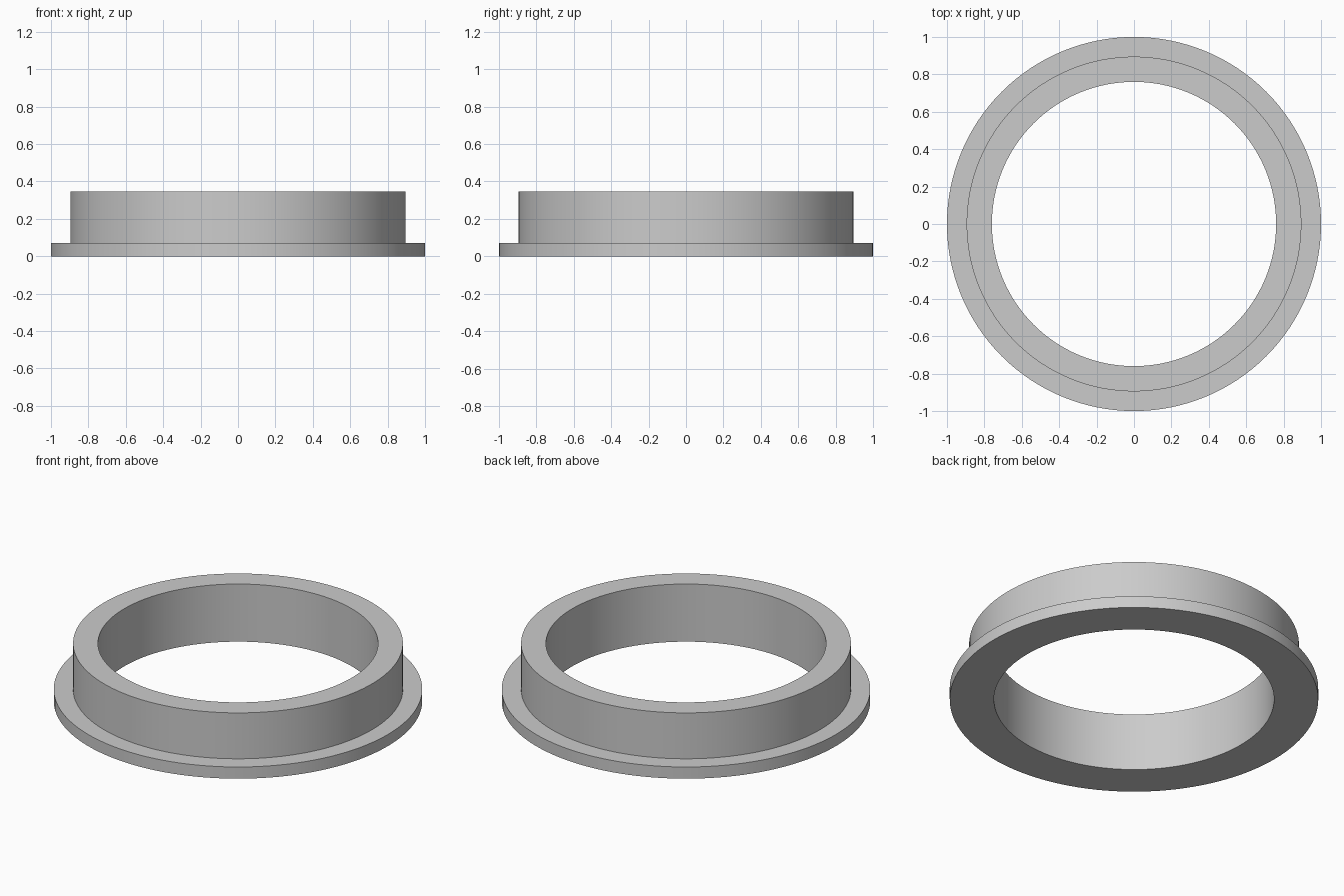
import bpy
import bmesh
import math

cube = bpy.data.objects.get("Cube")
if cube:
    bpy.data.objects.remove(cube, do_unlink=True)

SEGMENTS = 128
BORE, COLLAR, FLANGE = 0.76, 0.895, 1.0
FLANGE_TOP, COLLAR_TOP = 0.07, 0.345

# Plain grey material
grey = bpy.data.materials.new("plain grey")
grey.use_nodes = True
colour = (0.6, 0.6, 0.6, 1.0)
grey.diffuse_color = colour
grey.node_tree.nodes["Principled BSDF"].inputs["Base Color"].default_value = colour

# Stepped cross-section: radius and height, lathed around z
profile = [(BORE, 0), (FLANGE, 0), (FLANGE, FLANGE_TOP),
           (COLLAR, FLANGE_TOP), (COLLAR, COLLAR_TOP), (BORE, COLLAR_TOP)]
bm = bmesh.new()
points = [bm.verts.new((r, 0, z)) for r, z in profile]
edges = [bm.edges.new((points[i - 1], points[i])) for i in range(len(points))]
bmesh.ops.spin(bm, geom=points + edges, cent=(0, 0, 0), axis=(0, 0, 1),
               angle=math.tau, steps=SEGMENTS, use_merge=False)
bmesh.ops.remove_doubles(bm, verts=bm.verts[:], dist=0.0001)
bmesh.ops.recalc_face_normals(bm, faces=bm.faces[:])

# Flanged ring
mesh = bpy.data.meshes.new("flanged_ring")
bm.to_mesh(mesh)
bm.free()
mesh.materials.append(grey)
ring = bpy.data.objects.new("flanged_ring", mesh)
bpy.context.collection.objects.link(ring)

# Smooth walls with crisp rims
bpy.ops.object.select_all(action='DESELECT')
ring.select_set(True)
bpy.context.view_layer.objects.active = ring
bpy.ops.object.shade_smooth_by_angle(angle=math.radians(30))
